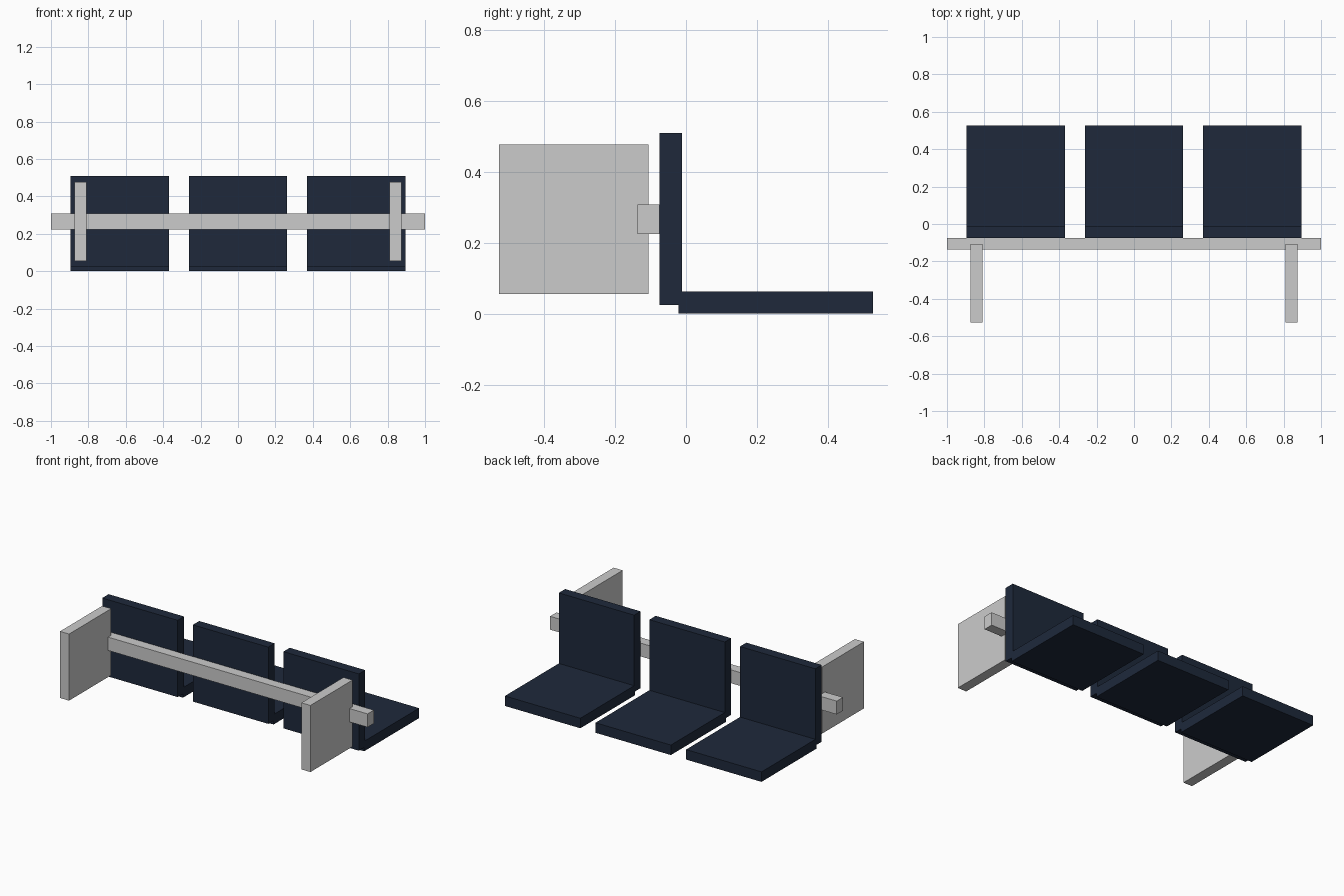
import bpy

if "Cube" in bpy.data.objects:
    bpy.data.objects.remove(bpy.data.objects["Cube"])

navy = bpy.data.materials.new("navy_seat")
navy.diffuse_color = (0.013, 0.022, 0.044, 1)
navy.use_nodes = True
navy.node_tree.nodes["Principled BSDF"].inputs["Base Color"].default_value = navy.diffuse_color


def box(name, x, y, z, material=None):
    """Add a box from its (min, max) range on each axis."""
    ranges = (x, y, z)
    bpy.ops.mesh.primitive_cube_add(size=1, location=[(a + b) / 2 for a, b in ranges])
    ob = bpy.context.object
    ob.name = name
    ob.scale = [b - a for a, b in ranges]
    bpy.ops.object.transform_apply(location=False, rotation=False, scale=True)
    if material:
        ob.data.materials.append(material)
    return ob


# Three seats, each a cushion and a backrest
for i, side in enumerate(("left", "middle", "right")):
    cx = (i - 1) * 0.632
    x = (cx - 0.263, cx + 0.263)
    box(f"{side}_seat", x, (-0.021, 0.526), (0.0, 0.063), navy)
    box(f"{side}_backrest", x, (-0.074, -0.011), (0.024, 0.508), navy)

# Long beam joining the seats
box("support_beam", (-1, 1), (-0.137, -0.074), (0.224, 0.308))

# Upright leg panels at both ends
for side, cx in (("left", -0.842), ("right", 0.842)):
    box(f"{side}_leg_panel", (cx - 0.0315, cx + 0.0315), (-0.526, -0.106), (0.056, 0.476))
